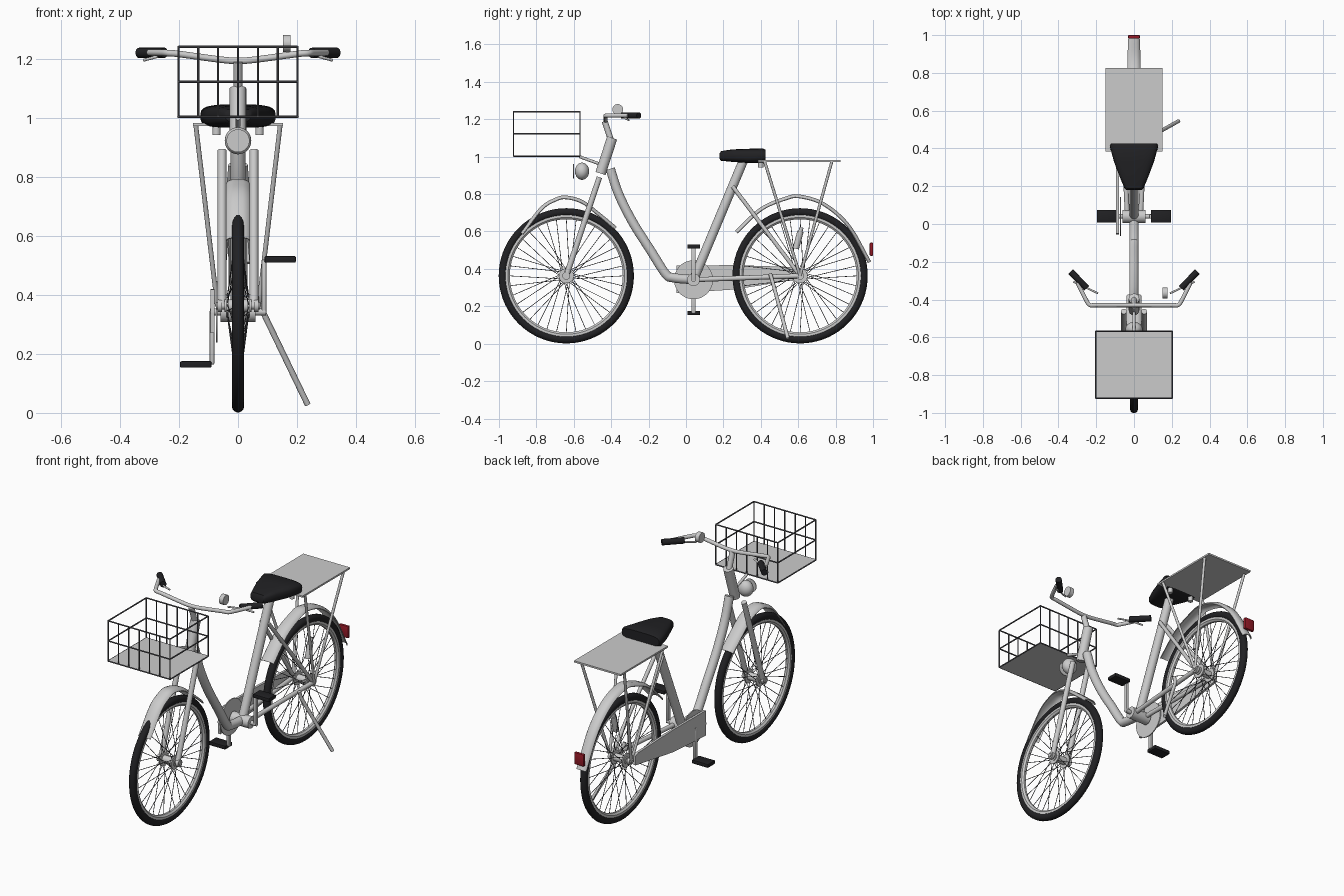
import bpy, bmesh
from math import sin, cos, pi
from mathutils import Vector as V

if "Cube" in bpy.data.objects:
    bpy.data.objects.remove(bpy.data.objects["Cube"])


def material(name, c):
    m = bpy.data.materials.new(name)
    m.diffuse_color = (*c, 1)
    m.use_nodes = True
    m.node_tree.nodes["Principled BSDF"].inputs["Base Color"].default_value = m.diffuse_color
    return m


BLACK = material("black_rubber", (0.015, 0.015, 0.017))
SILVER = material("bright_metal", (0.6, 0.6, 0.58))
WIRE = material("dark_wire", (0.1, 0.1, 0.11))
RED = material("red_lens", (0.3, 0.01, 0.02))


def finish(bm, name, mat=None, smooth=True):
    bmesh.ops.recalc_face_normals(bm, faces=bm.faces)
    me = bpy.data.meshes.new(name)
    bm.to_mesh(me)
    bm.free()
    ob = bpy.data.objects.new(name, me)
    bpy.context.collection.objects.link(ob)
    if mat:
        me.materials.append(mat)
    if smooth:
        bpy.context.view_layer.objects.active = ob
        bpy.ops.object.select_all(action='DESELECT')
        ob.select_set(True)
        bpy.ops.object.shade_smooth_by_angle(angle=0.7)
    return ob


def smooth_path(pts, n=6):
    # Catmull-Rom through the points
    p = [V(q) for q in pts]
    p = [2 * p[0] - p[1]] + p + [2 * p[-1] - p[-2]]
    out = []
    for i in range(1, len(p) - 2):
        a, b, c, d = p[i - 1:i + 3]
        for k in range(n):
            t = k / n
            out.append(0.5 * (2 * b + (c - a) * t + (2 * a - 5 * b + 4 * c - d) * t * t
                              + (3 * b - a - 3 * c + d) * t ** 3))
    return out + [p[-2]]


def loft(bm, rings, closed=False):
    vs = [[bm.verts.new(c) for c in r] for r in rings]
    n, m = len(vs), len(vs[0])
    for i in range(n if closed else n - 1):
        for j in range(m):
            bm.faces.new((vs[i][j], vs[i][(j + 1) % m],
                          vs[(i + 1) % n][(j + 1) % m], vs[(i + 1) % n][j]))
    if not closed:
        bm.faces.new(vs[0])
        bm.faces.new(vs[-1])


def sweep(bm, pts, r, sides=16):
    pts = [V(p) for p in pts]
    rings, u = [], None
    for i, p in enumerate(pts):
        t = (pts[min(i + 1, len(pts) - 1)] - pts[max(i - 1, 0)]).normalized()
        u = t.orthogonal().normalized() if u is None else (u - t * u.dot(t)).normalized()
        w = t.cross(u)
        rings.append([p + r * (cos(2 * pi * k / sides) * u + sin(2 * pi * k / sides) * w)
                      for k in range(sides)])
    loft(bm, rings)


def tube(name, pts, r, mat=None, sides=16):
    bm = bmesh.new()
    sweep(bm, pts, r, sides)
    return finish(bm, name, mat)


def box(name, lo, hi, mat=None, bevel=0.0):
    bm = bmesh.new()
    loft(bm, [[(x, lo[1], lo[2]), (x, hi[1], lo[2]), (x, hi[1], hi[2]), (x, lo[1], hi[2])]
              for x in (lo[0], hi[0])])
    if bevel:
        bmesh.ops.bevel(bm, geom=bm.edges[:], offset=bevel, segments=2, affect='EDGES', profile=0.5)
    return finish(bm, name, mat, bevel > 0)


def ring(name, profile, cy, cz, mat=None, n=72):
    # revolve an (x, radius) profile around a wheel axle
    bm = bmesh.new()
    loft(bm, [[(x, cy + r * cos(2 * pi * i / n), cz + r * sin(2 * pi * i / n)) for x, r in profile]
              for i in range(n)], closed=True)
    return finish(bm, name, mat)


AXLE = 0.363


def wheel(tag, cy):
    circle = [(0.021 * cos(2 * pi * k / 14), 0.340 + 0.022 * sin(2 * pi * k / 14)) for k in range(14)]
    ring(tag + "_tyre", circle, cy, AXLE, BLACK)
    ring(tag + "_rim", [(-.015, .328), (-.015, .312), (-.006, .302), (.006, .302), (.015, .312), (.015, .328)],
         cy, AXLE, SILVER)
    bm = bmesh.new()
    for i in range(36):
        s = 1 if i % 2 else -1
        a = 2 * pi * i / 36
        b = a + (0.5 if (i // 2) % 2 else -0.5)
        sweep(bm, [(s * .036, cy + .034 * cos(b), AXLE + .034 * sin(b)),
                   (0, cy + .306 * cos(a), AXLE + .306 * sin(a))], .0018, 5)
    finish(bm, tag + "_spokes", WIRE)
    tube(tag + "_hub", [(-.045, cy, AXLE), (.045, cy, AXLE)], .022, None, 24)
    tube(tag + "_axle", [(-.075, cy, AXLE), (.075, cy, AXLE)], .012)
    for s in (-1, 1):
        tube(tag + "_hub_flange", [(s * .033, cy, AXLE), (s * .041, cy, AXLE)], .04, None, 28)
        tube(tag + "_axle_nut", [(s * .055, cy, AXLE), (s * .07, cy, AXLE)], .021)


def fender(name, pts, half, taper):
    bm = bmesh.new()
    path = smooth_path([(0, y, z) for y, z in pts])
    rings = []
    for i, p in enumerate(path):
        t = (path[min(i + 1, len(path) - 1)] - path[max(i - 1, 0)]).normalized()
        n = V((0, -t.z, t.y))
        w = half - taper * i / len(path)
        arch = [(-1, -.016), (-.8, -.006), (-.4, 0), (.4, 0), (.8, -.006), (1, -.016)]
        rings.append([p + V((a * w, 0, 0)) + n * h for a, h in arch] +
                     [p + V((a * w * .94, 0, 0)) + n * (h - .004) for a, h in arch[::-1]])
    loft(bm, rings)
    finish(bm, name)


# wheels and fenders
FY, RY = -0.64, 0.61
wheel("front_wheel", FY)
wheel("rear_wheel", RY)
fender("front_fender", [(-.885, .595), (-.78, .73), (-.70, .78), (-.64, .792), (-.55, .767), (-.46, .70), (-.37, .625)],
       .041, 0)
fender("rear_fender", [(.262, .604), (.395, .727), (.53, .786), (.61, .797), (.743, .754), (.877, .636), (.99, .44)],
       .042, .01)
box("tail_light", (-.031, .982, .47), (.031, 1.0, .54), RED, .004)

# frame
tube("head_tube", [(0, -.457, .91), (0, -.395, 1.10)], .028, None, 24)
tube("down_tube", smooth_path([(0, -.405, .935), (0, -.36, .80), (0, -.285, .65), (0, -.19, .50), (0, -.11, .375),
                               (0, -.07, .353), (0, .04, .342)]), .025, None, 20)
tube("seat_tube", [(0, .305, .975), (0, .04, .342)], .025, None, 20)
tube("bottom_bracket", [(-.06, .04, .342), (.06, .04, .342)], .034, None, 24)
for s in (-1, 1):
    tube("fork_leg", [(s * .054, -.463, .89), (s * .054, FY, AXLE)], .015)
    tube("chain_stay", [(s * .035, .04, .342), (s * .062, RY, AXLE)], .013)
    tube("seat_stay", [(s * .022, .25, .84), (s * .062, RY, AXLE)], .011)

# handlebar, grips and levers
tube("stem", [(0, -.40, 1.085), (0, -.412, 1.12), (0, -.435, 1.19)], .016)
half = [(.06, -.43, 1.197), (.20, -.43, 1.216), (.235, -.428, 1.219), (.255, -.40, 1.22), (.30, -.31, 1.221)]
tube("handlebar", smooth_path([(-x, y, z) for x, y, z in half[::-1]] + [(0, -.43, 1.193)] + half, 4), .011)
for s in (-1, 1):
    tube("grip", [(s * .25, -.34, 1.22), (s * .335, -.252, 1.22)], .0175, BLACK)
    tube("brake_lever", [(s * .19, -.367, 1.216), (s * .26, -.334, 1.211), (s * .32, -.306, 1.195)], .005)
tube("bell", [(.152, -.365, 1.252), (.178, -.365, 1.252)], .029, SILVER, 24)

# basket
bm = bmesh.new()
X, Y0, Y1, Z0, Z1 = .202, -.922, -.567, 1.003, 1.24
for z in (Z0, (Z0 + Z1) / 2, Z1):
    for y in (Y0, Y1):
        sweep(bm, [(-X, y, z), (X, y, z)], .004, 8)
    for x in (-X, X):
        sweep(bm, [(x, Y0, z), (x, Y1, z)], .004, 8)
for y in (Y0, Y1):
    for i in range(-3, 4):
        sweep(bm, [(i * X / 3, y, Z0), (i * X / 3, y, Z1)], .0035, 8)
finish(bm, "basket_wires", WIRE)
box("basket_floor", (-X, Y0, 1.0), (X, Y1, 1.006))
tube("basket_bracket", [(0, -.57, 1.0), (0, -.445, .955)], .008)

# headlight
bm = bmesh.new()
bmesh.ops.create_uvsphere(bm, u_segments=28, v_segments=16, radius=1)
for v in bm.verts:
    v.co = V((v.co.x * .045, v.co.y * .038 - .556, v.co.z * .046 + .922))
finish(bm, "headlight", SILVER)
tube("headlight_lens", [(0, -.603, .922), (0, -.599, .922)], .039, None, 28)

# saddle
bm = bmesh.new()
rings = []
for y, w, zb, zt in [(.18, .042, .987, 1.018), (.188, .05, .978, 1.03), (.25, .076, .972, 1.039),
                     (.33, .106, .966, 1.042), (.41, .128, .966, 1.045), (.425, .122, .978, 1.037)]:
    sec = []
    for k in range(24):
        c, s = cos(2 * pi * k / 24), sin(2 * pi * k / 24)
        sec.append((w * abs(c) ** .55 * (1 if c > 0 else -1), y,
                    (zb + zt) / 2 + (zt - zb) / 2 * abs(s) ** .6 * (1 if s > 0 else -1)))
    rings.append(sec)
loft(bm, rings)
finish(bm, "saddle", BLACK)
for s in (-1, 1):
    tube("saddle_spring", [(s * .073, .40, .942), (s * .073, .40, .975)], .014, SILVER)

# rear rack
box("rack_plate", (-.152, .385, .972), (.152, .827, .982))
for s in (-1, 1):
    for y in (.42, .78):
        tube("rack_leg", [(s * .143, y, .975), (s * .07, RY, AXLE)], .008)

# cranks, pedals, chainring and chain case
tube("chainring", [(-.075, .04, .342), (-.069, .04, .342)], .104, None, 48)
tube("crank_axle", [(-.095, .04, .342), (.095, .04, .342)], .012)
for s in (-1, 1):
    e = .342 + s * .178
    box("crank_arm", (s * .088 - .008, .029, min(e, .335)), (s * .088 + .008, .051, max(e, .349)), None, .004)
    x0, x1 = sorted((s * .09, s * .196))
    box("pedal", (x0, .008, e - .011), (x1, .075, e + .011), BLACK, .004)
bm = bmesh.new()
case = [(-.05, .27), (-.055, .34), (-.05, .418), (.26, .42), (.58, .41), (.605, .40), (.605, .345), (.26, .29)]
loft(bm, [[(x, y, z) for y, z in case] for x in (-.094, -.08)])
finish(bm, "chain_case", None, False)

# kickstand and dynamo
tube("kickstand", [(.085, .45, .375), (.088, .462, .335), (.236, .545, .028)], .010)
tube("dynamo", [(.045, .612, .60), (.045, .587, .508)], .017, SILVER)
tube("dynamo_cap", [(.045, .618, .622), (.045, .612, .60)], .011, SILVER)
